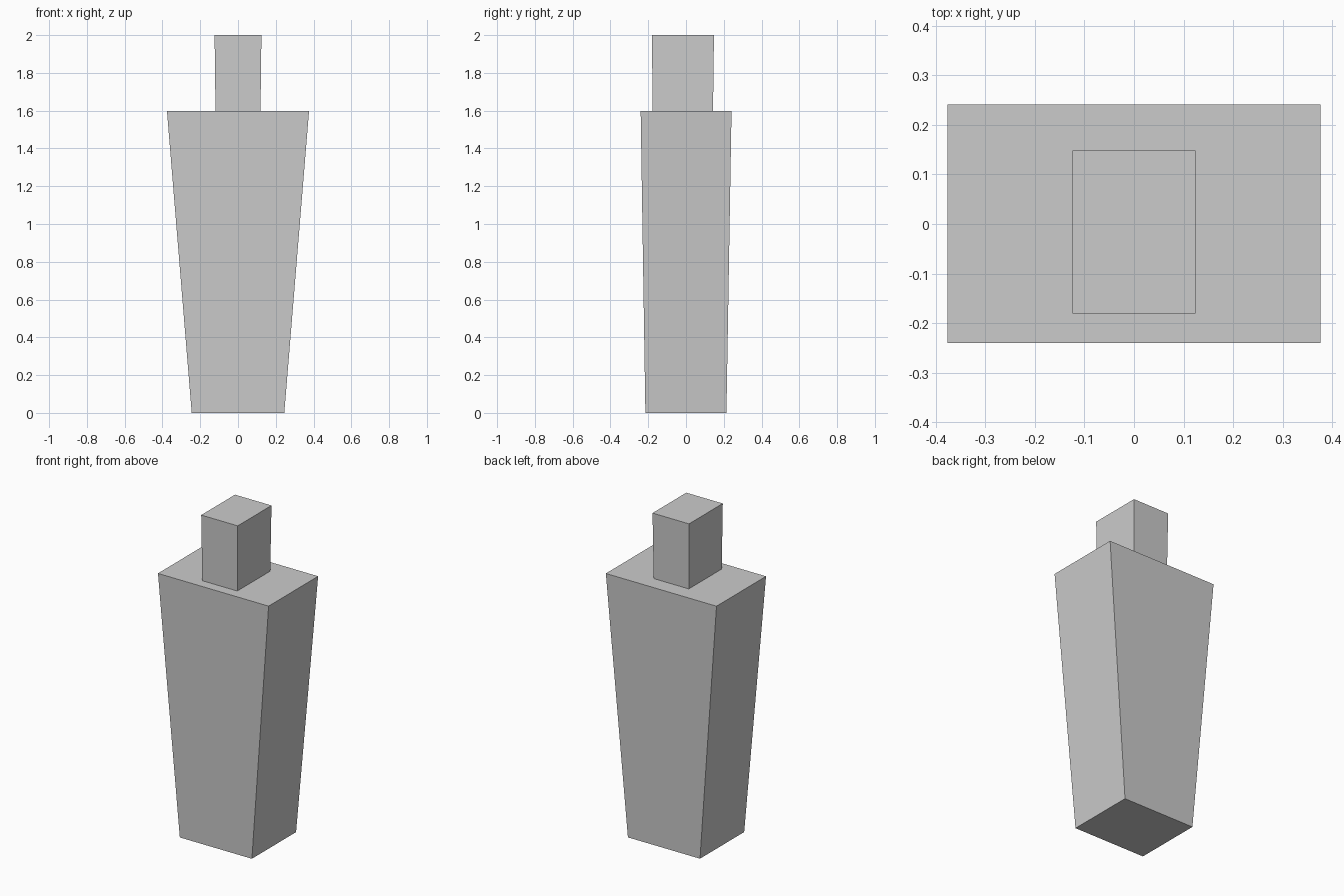
import bpy, bmesh

if "Cube" in bpy.data.objects:
    bpy.data.objects.remove(bpy.data.objects["Cube"])


def tapered_box(name, bottom, top):
    """Box between two rectangles, each (half x, y min, y max, z)."""
    bm = bmesh.new()
    rings = []
    for hx, y0, y1, z in (bottom, top):
        rings.append([bm.verts.new((x, y, z)) for x, y in
                      ((-hx, y0), (hx, y0), (hx, y1), (-hx, y1))])
    low, high = rings
    bm.faces.new(low[::-1])
    bm.faces.new(high)
    for i in range(4):
        j = (i + 1) % 4
        bm.faces.new((low[i], low[j], high[j], high[i]))
    mesh = bpy.data.meshes.new(name)
    bm.to_mesh(mesh)
    bm.free()
    obj = bpy.data.objects.new(name, mesh)
    bpy.context.collection.objects.link(obj)
    return obj


# Main body, widening upward
tapered_box("body", (0.245, -0.215, 0.214, 0.0), (0.376, -0.24, 0.241, 1.597))

# Top block, set slightly toward the front
tapered_box("top_block", (0.119, -0.177, 0.143, 1.597), (0.124, -0.18, 0.148, 2.0))
